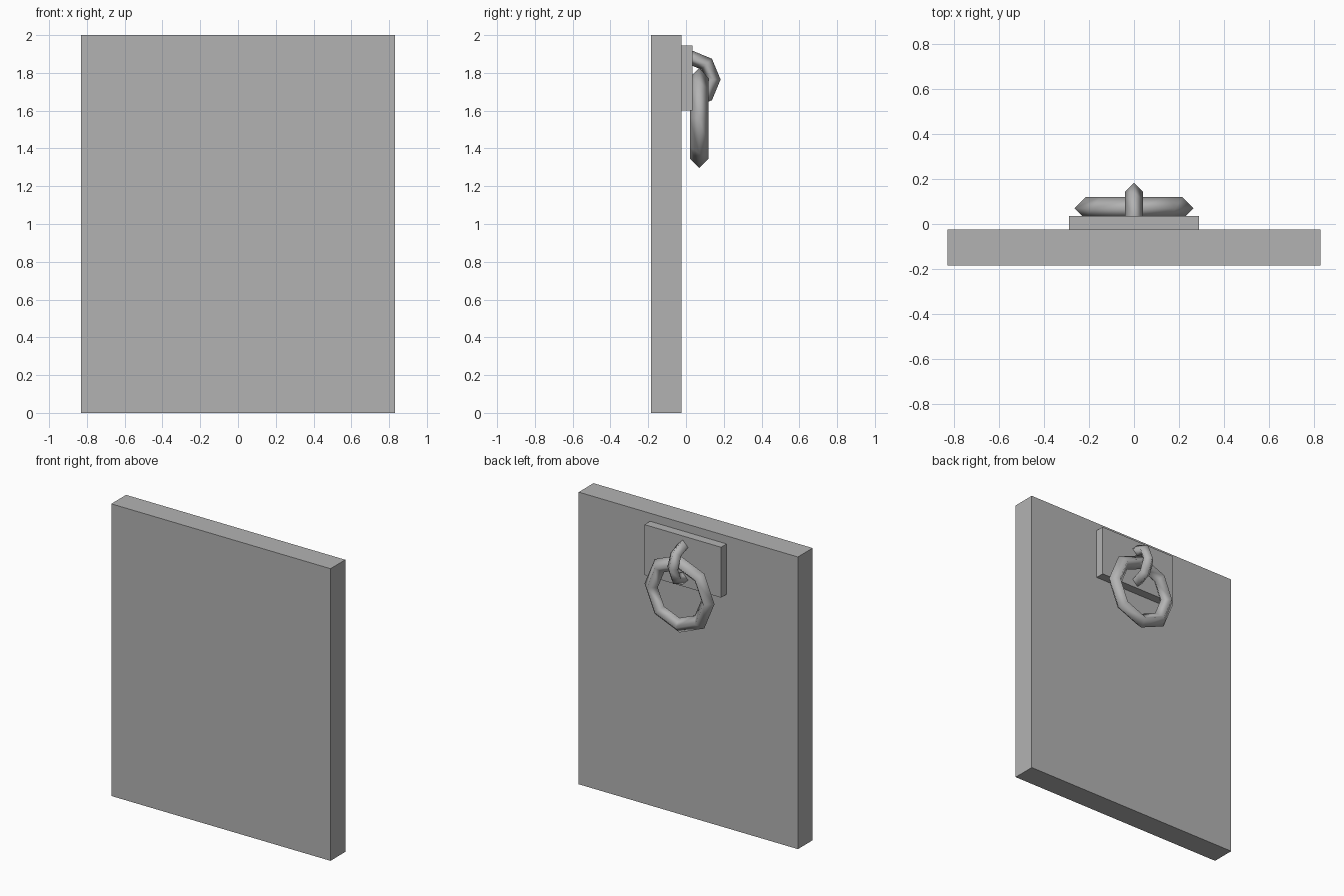
import bpy
from math import pi

# Remove the default cube
cube = bpy.data.objects.get("Cube")
if cube:
    bpy.data.objects.remove(cube, do_unlink=True)

# Single grey material
grey = bpy.data.materials.new("plain grey")
grey.use_nodes = True
colour = (0.45, 0.45, 0.45, 1)
grey.diffuse_color = colour
grey.node_tree.nodes["Principled BSDF"].inputs["Base Color"].default_value = colour


def box(name, low, high):
    """Box spanning two opposite corners."""
    bpy.ops.mesh.primitive_cube_add(
        size=1, location=[(a + b) / 2 for a, b in zip(low, high)])
    obj = bpy.context.object
    obj.name = name
    obj.scale = [b - a for a, b in zip(low, high)]
    bpy.ops.object.transform_apply(location=False, rotation=False, scale=True)
    obj.data.materials.append(grey)


def ring(name, centre, rotation, outer, tube):
    """Eight-sided ring with a diamond section, smooth shaded."""
    bpy.ops.mesh.primitive_torus_add(
        major_segments=8, minor_segments=4, location=centre,
        rotation=rotation, major_radius=outer - tube, minor_radius=tube)
    obj = bpy.context.object
    obj.name = name
    bpy.ops.object.shade_smooth()
    obj.data.materials.append(grey)


# Board with a mounting plate on its back
box("board", (-0.83, -0.185, 0), (0.83, -0.025, 2))
box("mounting_plate", (-0.29, -0.025, 1.6), (0.29, 0.035, 1.945))

# Staple loop half sunk in the plate, and the ring hanging from it
ring("staple_loop", (0, 0.028, 1.765), (0, pi / 2, 0), 0.155, 0.04)
ring("hanging_ring", (0, 0.07, 1.562), (pi / 2, 0, 0), 0.265, 0.05)
